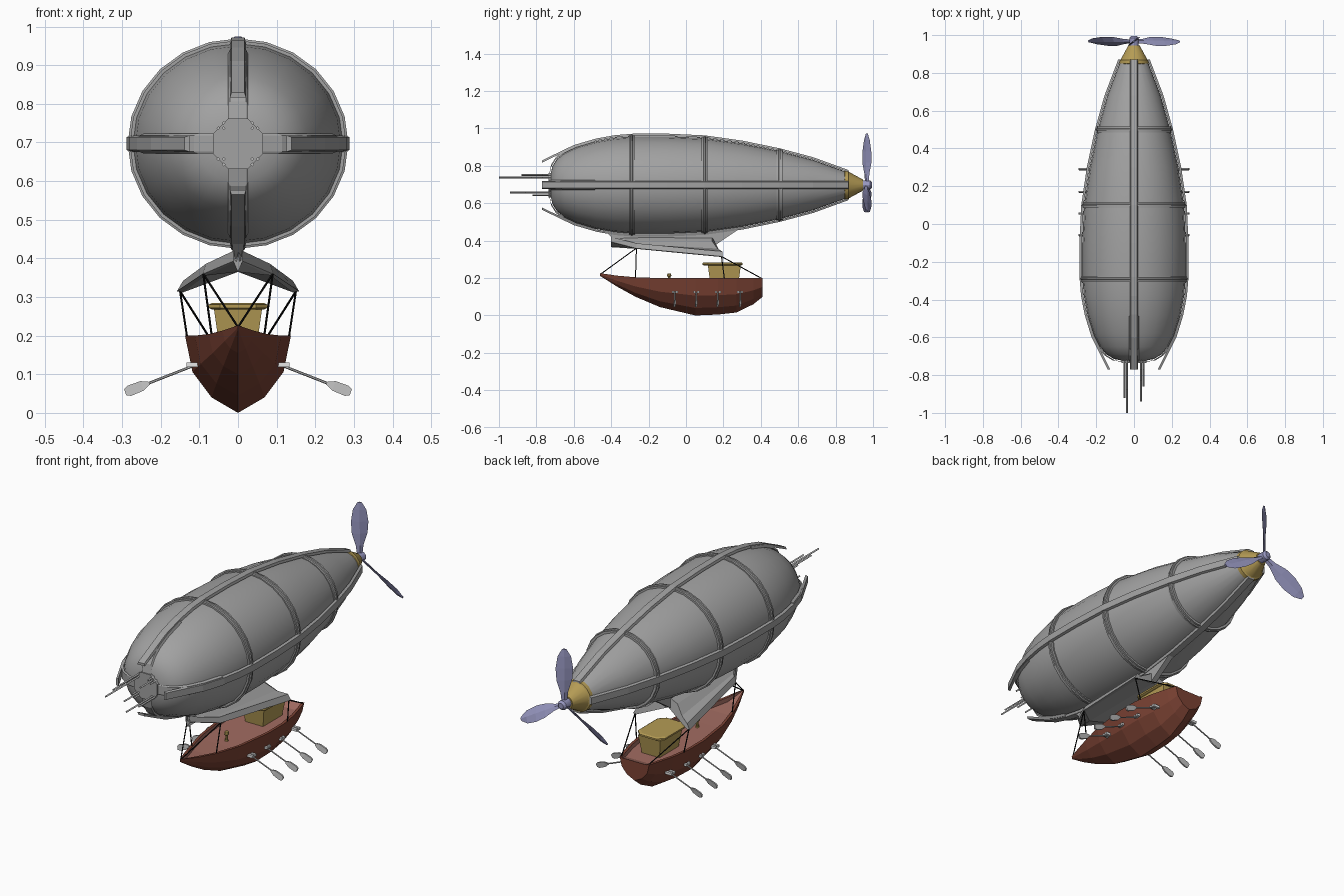
import bpy, bmesh, math
from mathutils import Vector, Matrix

if "Cube" in bpy.data.objects:
    bpy.data.objects.remove(bpy.data.objects["Cube"])

AXIS = 0.697   # height of the envelope's long axis
WIDE = 1.05    # envelope is a little wider than tall


def material(name, rgb):
    m = bpy.data.materials.new(name)
    m.diffuse_color = (*rgb, 1)
    m.use_nodes = True
    m.node_tree.nodes["Principled BSDF"].inputs["Base Color"].default_value = m.diffuse_color
    return m


GREY = material("canvas grey", (0.36, 0.36, 0.36))
PALE = material("pale grey", (0.50, 0.50, 0.50))
GOLD = material("brass", (0.46, 0.33, 0.09))
LILAC = material("lilac", (0.31, 0.31, 0.53))
BROWN = material("hull brown", (0.20, 0.055, 0.034))
DECK = material("deck brown", (0.36, 0.15, 0.12))
BLACK = material("rope black", (0.005, 0.005, 0.005))
WHITE = material("white", (0.85, 0.85, 0.85))


def finish(name, bm, mats, smooth=None):
    bmesh.ops.recalc_face_normals(bm, faces=bm.faces)
    me = bpy.data.meshes.new(name)
    bm.to_mesh(me)
    bm.free()
    ob = bpy.data.objects.new(name, me)
    bpy.context.collection.objects.link(ob)
    for m in mats if isinstance(mats, list) else [mats]:
        me.materials.append(m)
    if smooth:
        bpy.ops.object.select_all(action='DESELECT')
        ob.select_set(True)
        bpy.context.view_layer.objects.active = ob
        bpy.ops.object.shade_smooth_by_angle(angle=math.radians(smooth))
    return ob


def loft(name, rings, mats, smooth=None, loop=False, rule=None):
    """Skin a list of equal-length closed rings; caps unless looped."""
    bm = bmesh.new()
    vs = [[bm.verts.new(p) for p in r] for r in rings]
    n = len(vs[0])
    for i in range(len(vs) if loop else len(vs) - 1):
        a, b = vs[i], vs[(i + 1) % len(vs)]
        for k in range(n):
            f = bm.faces.new((a[k], a[(k + 1) % n], b[(k + 1) % n], b[k]))
            if rule:
                f.material_index = rule(k)
    if not loop:
        bm.faces.new(vs[0])
        bm.faces.new(vs[-1][::-1])
    bmesh.ops.remove_doubles(bm, verts=bm.verts, dist=1e-5)
    return finish(name, bm, mats, smooth)


def tube(name, p, q, r, mat, sides=6):
    p, q = Vector(p), Vector(q)
    bm = bmesh.new()
    rot = (q - p).to_track_quat('Z', 'Y').to_matrix().to_4x4()
    bmesh.ops.create_cone(bm, cap_ends=True, segments=sides, radius1=r, radius2=r,
                          depth=(q - p).length, matrix=Matrix.Translation((p + q) / 2) @ rot)
    return finish(name, bm, mat)


def box(name, c, s, mat):
    bm = bmesh.new()
    bmesh.ops.create_cube(bm, size=1, matrix=Matrix.Translation(c) @ Matrix.Diagonal((*s, 1)))
    return finish(name, bm, mat)


def circle(y, r, n=24, wide=WIDE):
    return [(r * wide * math.cos(2 * math.pi * k / n), y, AXIS + r * math.sin(2 * math.pi * k / n))
            for k in range(n)]


# Envelope
profile = [(-0.725, 0.05), (-0.715, 0.10), (-0.69, 0.14), (-0.65, 0.172), (-0.58, 0.205),
           (-0.48, 0.235), (-0.38, 0.253), (-0.28, 0.261), (-0.1, 0.261), (0.1, 0.252),
           (0.3, 0.224), (0.5, 0.183), (0.68, 0.135), (0.87, 0.066)]


def radius(y):
    for (a, ra), (b, rb) in zip(profile, profile[1:]):
        if a <= y <= b:
            return ra + (rb - ra) * (y - a) / (b - a)


loft("envelope", [circle(y, r) for y, r in profile], GREY, 50)

# Ring ribs, each a wide band with a raised middle
for y in (-0.29, 0.1, 0.5):
    r = radius(y)
    steps = [(-0.016, -0.01), (-0.016, 0.007), (-0.006, 0.007), (-0.004, 0.012),
             (0.004, 0.012), (0.006, 0.007), (0.016, 0.007), (0.016, -0.01)]
    loft("ring_rib", [circle(y + dy, r + dr) for dy, dr in steps], GREY, 30, loop=True)

# Long spars whose free ends flare off the nose, and nose straps under them
path = [(-0.77, 0.126), (-0.6, 0.208)] + [(y, r + 0.008) for y, r in profile[5:]]
strap = [(y - 0.006, r + 0.003) for y, r in profile[:6]]
strap = [(-0.732, 0.0)] + strap


def strip(name, pts, half, thick, turn):
    rings = []
    for y, r in pts:
        ring = []
        for u, v in ((-half, r - thick), (half, r - thick), (half * 0.8, r + 0.006), (-half * 0.8, r + 0.006)):
            x, z = [(u, v), (v, -u), (-u, -v), (-v, u)][turn]
            ring.append((x * (WIDE if turn % 2 else 1), y, AXIS + z))
        rings.append(ring)
    loft(name, rings, GREY)


for t in range(4):
    strip("long_spar", path, 0.021, 0.006, t)
    strip("nose_strap", strap, 0.026, 0.006, t)

# Nose plate with cut corners, and its clusters of rods
plate = [(0.026, 0.065), (0.065, 0.026)]
outline = [(x, z) for x, z in plate] + [(x, -z) for x, z in plate[::-1]]
outline += [(-x, -z) for x, z in plate] + [(-x, z) for x, z in plate[::-1]]
loft("nose_plate", [[(x, y, AXIS + z) for x, z in outline] for y in (-0.735, -0.70)], GREY)
for sx, sz, tip in ((-1, 1, -1.0), (1, -1, -0.94), (1, 1, -0.83), (-1, -1, -0.85)):
    for dx, dz, back in ((0.037, 0.04, 0), (0.051, 0.04, 0.08), (0.037, 0.054, 0.12)):
        end = min(tip + back, -0.77)
        tube("nose_rod", (sx * dx, -0.68, AXIS + sz * dz), (sx * dx, end, AXIS + sz * dz), 0.005, PALE, 4)

# Tail cone and propeller
loft("tail_cone", [circle(y, r, 16, 1) for y, r in
                   ((0.845, 0.07), (0.85, 0.079), (0.868, 0.077), (0.872, 0.07), (0.945, 0.03))], GOLD, 30)
loft("propeller_hub", [circle(y, r, 12, 1) for y, r in ((0.935, 0.024), (0.985, 0.024), (0.995, 0.014))], LILAC, 30)
for i in range(3):
    spin = Matrix.Rotation(i * 2 * math.pi / 3, 3, 'Y')
    rings = []
    for d, w, pitch in ((0.01, 0.012, 50), (0.06, 0.018, 48), (0.12, 0.036, 42), (0.18, 0.040, 36),
                        (0.24, 0.031, 30), (0.277, 0.010, 26)):
        turn = Matrix.Rotation(math.radians(pitch), 3, 'Z')
        sec = [(-w, 0, d), (0, -0.005, d), (w, 0, d), (0, 0.005, d)]
        rings.append([spin @ (turn @ Vector(p)) + Vector((0, 0.967, AXIS)) for p in sec])
    loft("propeller_blade", rings, LILAC)

# Keel fin under the envelope: upright web, flared neck, drooping wings
loft("keel_web", [[(x, -0.46, 0.475), (x, -0.35, 0.375), (x, 0.14, 0.365), (x, 0.34, 0.50)]
                  for x in (-0.014, 0.014)], GREY)
rings = []
for yr, ye, w, top, edge in ((-0.40, -0.40, 0.012, 0.415, 0.39), (-0.33, -0.265, 0.092, 0.425, 0.356),
                             (0.14, 0.195, 0.158, 0.42, 0.312)):
    half = [(w * 0.32, yr, top - 0.024), (w * 0.6, (yr + ye) / 2, (top + edge) / 2 - 0.008),
            (w * 0.9, ye, edge + 0.03), (w, ye, edge + 0.003), (w * 0.9, ye, edge)]
    rings.append([(0, yr, top)] + half + [(0, yr, 0.365)] + [(-x, y, z) for x, y, z in half[::-1]])
loft("keel_wings", rings, GREY)

# Boat hull with a rim and sunken deck: y, half width, keel height, rim height
stations = [(-0.46, 0.002, 0.212, 0.226), (-0.37, 0.040, 0.155, 0.213), (-0.27, 0.076, 0.10, 0.204),
            (-0.14, 0.112, 0.045, 0.20), (0.05, 0.137, 0.0, 0.20), (0.17, 0.137, 0.005, 0.20),
            (0.27, 0.122, 0.016, 0.20), (0.36, 0.098, 0.06, 0.20), (0.41, 0.082, 0.10, 0.20)]
rings = []
for i, (y, w, k, t) in enumerate(stations):
    h = t - k
    inner = max(w - 0.014, 0.0005)
    floor = t - (0.004 if i in (0, len(stations) - 1) else 0.022)
    half = [(w * 0.5, k + h * 0.2), (w * 0.86, k + h * 0.53), (w, t), (inner, t), (inner, floor)]
    rings.append([(0, y, k)] + [(x, y, z) for x, z in half] + [(-x, y, z) for x, z in half[::-1]])
loft("boat_hull", rings, [BROWN, DECK], rule=lambda k: 1 if k in (4, 5, 6) else 0)

# Cabin with flared walls and overhanging roof
loft("cabin", [[(-w, 0.205 - d, z), (w, 0.205 - d, z), (w, 0.205 + d, z), (-w, 0.205 + d, z)]
               for z, w, d in ((0.17, 0.048, 0.075), (0.268, 0.062, 0.088))], GOLD)


def roof_ring(z, w, d):
    c = 0.03
    pts = [(w, d - c), (w - c, d), (c - w, d), (-w, d - c), (-w, c - d), (c - w, -d), (w - c, -d), (w, c - d)]
    return [(x, 0.195 + y, z) for x, y in pts]


loft("cabin_roof", [roof_ring(0.268, 0.068, 0.10), roof_ring(0.272, 0.076, 0.108),
                    roof_ring(0.28, 0.076, 0.108), roof_ring(0.284, 0.068, 0.10)], GOLD)

# Helm post on the foredeck
loft("helm_post", [[(r * math.cos(k * math.pi / 4), -0.09 + r * math.sin(k * math.pi / 4), z) for k in range(8)]
                   for z, r in ((0.17, 0.014), (0.182, 0.007), (0.205, 0.006), (0.212, 0.012), (0.225, 0.009))], GOLD)

# Oars with paired rowlocks, and rigging, on both sides
for s in (-1, 1):
    for y in (-0.06, 0.055, 0.17, 0.29):
        a, b = Vector((s * 0.085, y, 0.134)), Vector((s * 0.292, y, 0.053))
        tube("oar_shaft", a, a.lerp(b, 0.78), 0.0035, PALE)
        side = Vector((s * 0.365, 0, 0.931))
        rings = []
        for f, w in ((0.70, 0.004), (0.79, 0.013), (0.95, 0.014), (1.0, 0.008)):
            p = a.lerp(b, f)
            rings.append([p + side * w + Vector((0, 0.006, 0)), p - side * w + Vector((0, 0.002, 0)),
                          p - side * w - Vector((0, 0.006, 0)), p + side * w - Vector((0, 0.002, 0))])
        loft("oar_blade", rings, PALE)
        for dy in (-0.01, 0.01):
            box("rowlock", (s * 0.115, y + dy, 0.125), (0.036, 0.012, 0.012), WHITE)
    for p, q in (((0.09, -0.265, 0.36), (0.0, -0.455, 0.222)), ((0.09, -0.265, 0.36), (0.068, -0.27, 0.2)),
                 ((0.15, 0.19, 0.315), (0.132, 0.205, 0.198)), ((0.15, 0.19, 0.315), (0.076, 0.405, 0.198))):
        tube("rope", (s * p[0], p[1], p[2]), (s * q[0], q[1], q[2]), 0.0028, BLACK)
